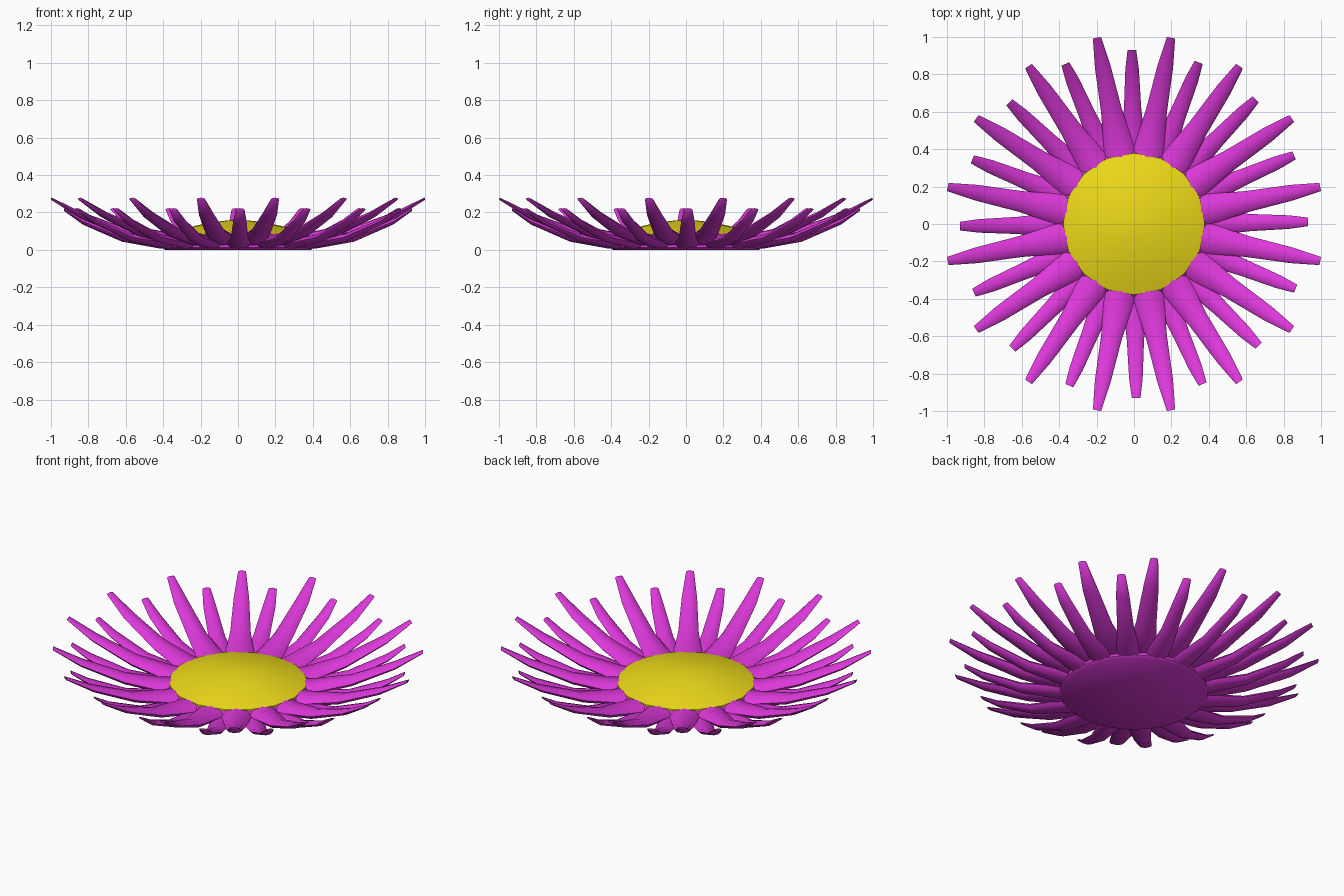
import bpy, bmesh, math

if "Cube" in bpy.data.objects:
    bpy.data.objects.remove(bpy.data.objects["Cube"])


def material(name, color):
    m = bpy.data.materials.new(name)
    m.diffuse_color = color
    m.use_nodes = True
    m.node_tree.nodes["Principled BSDF"].inputs["Base Color"].default_value = m.diffuse_color
    return m


PINK = material("petal_magenta", (0.72, 0.04, 0.70, 1))
YELLOW = material("centre_yellow", (0.85, 0.70, 0.01, 1))


def finish(bm, name, mat, angle):
    bmesh.ops.recalc_face_normals(bm, faces=bm.faces)
    me = bpy.data.meshes.new(name)
    bm.to_mesh(me)
    bm.free()
    ob = bpy.data.objects.new(name, me)
    bpy.context.collection.objects.link(ob)
    me.materials.append(mat)
    bpy.ops.object.select_all(action='DESELECT')
    ob.select_set(True)
    bpy.context.view_layer.objects.active = ob
    bpy.ops.object.shade_smooth_by_angle(angle=math.radians(angle))
    return ob


def loft(bm, rings):
    loops = [[bm.verts.new(p) for p in ring] for ring in rings]
    for a, b in zip(loops, loops[1:]):
        n = len(a)
        for i in range(n):
            bm.faces.new((a[i], a[(i + 1) % n], b[(i + 1) % n], b[i]))
    bm.faces.new(loops[0])
    bm.faces.new(loops[-1])


def petals(name, stations, offset, count=16, sides=8):
    """Ring of tapering petals; station = radius, height, half width, half thickness."""
    bm = bmesh.new()
    for k in range(count):
        a = math.radians(offset) + k * math.tau / count
        c, s = math.cos(a), math.sin(a)
        rings = []
        for r, z, w, t in stations:
            ring = []
            for i in range(sides):
                u = i * math.tau / sides
                y = w * math.cos(u)
                ring.append((r * c - y * s, r * s + y * c, z + t * math.sin(u)))
            rings.append(ring)
        loft(bm, rings)
    return finish(bm, name, PINK, 60)


def lathe(name, profile, mat, sides, angle):
    bm = bmesh.new()
    loft(bm, [[(r * math.cos(i * math.tau / sides), r * math.sin(i * math.tau / sides), z)
               for i in range(sides)] for r, z in profile])
    return finish(bm, name, mat, angle)


# Upper long petals and lower short petals
petals("upper_petals", [(0.34, 0.055, 0.085, 0.032), (0.42, 0.057, 0.08, 0.032),
                        (0.62, 0.095, 0.056, 0.026), (0.86, 0.188, 0.042, 0.018),
                        (1.014, 0.272, 0.022, 0.007)], 11.25)
petals("lower_petals", [(0.34, 0.03, 0.07, 0.025), (0.42, 0.033, 0.065, 0.025),
                        (0.62, 0.066, 0.046, 0.022), (0.83, 0.152, 0.036, 0.016),
                        (0.93, 0.216, 0.023, 0.007)], 0.7)

# Flower base under the petals
lathe("flower_base", [(0.39, 0.0), (0.405, 0.012), (0.405, 0.05), (0.37, 0.085)], PINK, 32, 50)

# Domed yellow centre
lathe("flower_centre", [(0.38, 0.07), (0.378, 0.085), (0.28, 0.117), (0.15, 0.147),
                        (0.05, 0.158), (0.005, 0.16)], YELLOW, 16, 40)
